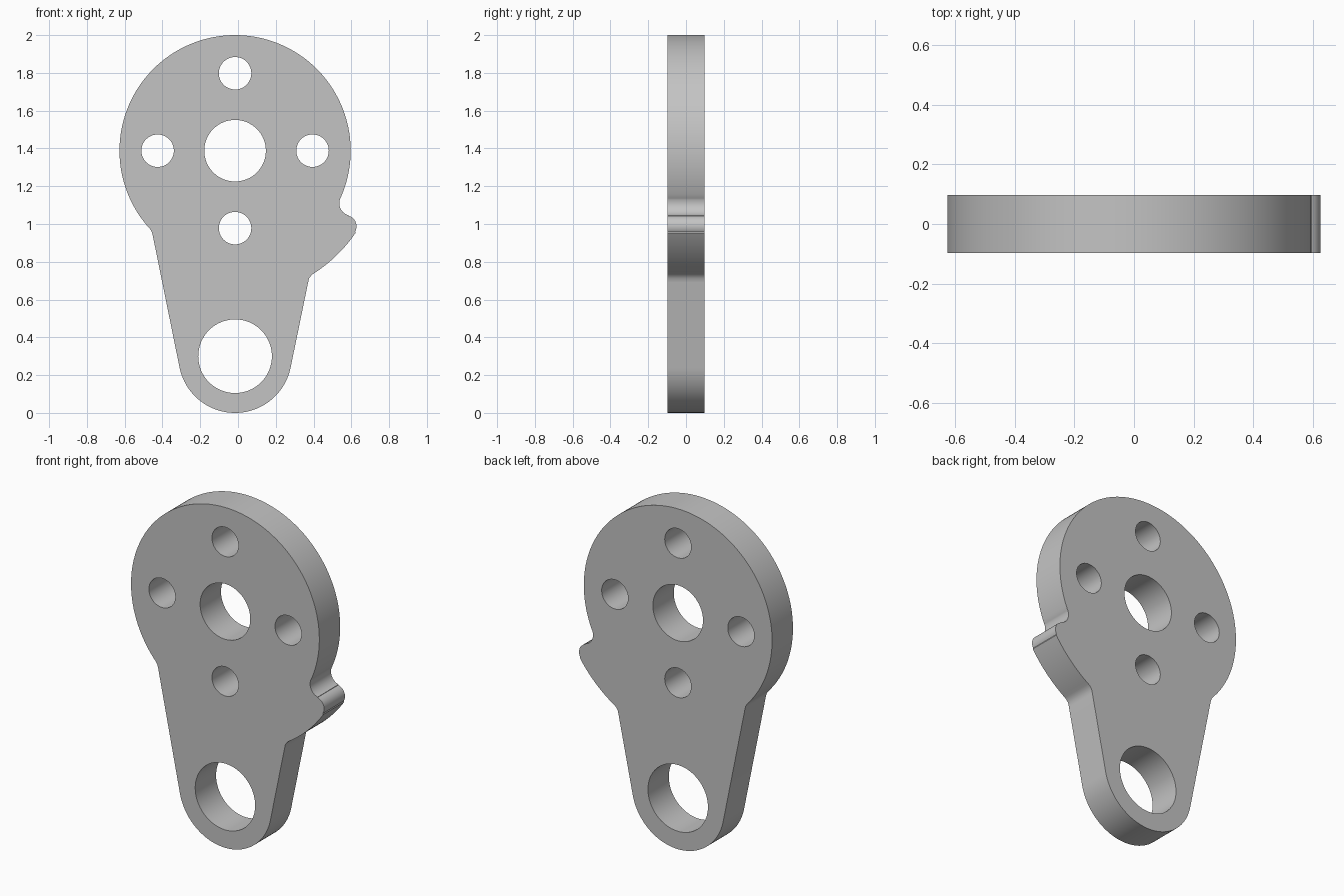
import bpy
import math

if "Cube" in bpy.data.objects:
    bpy.data.objects.remove(bpy.data.objects["Cube"], do_unlink=True)

HALF_DEPTH = 0.097
CX = -0.0155               # shared centre line
HEAD_Z, HEAD_R = 1.388, 0.612
FOOT_Z, FOOT_R = 0.30, 0.30


def arc(x, z, r, start, end, steps):
    """Points along an arc, angles in degrees, both ends included."""
    pts = []
    for i in range(steps + 1):
        a = math.radians(start + (end - start) * i / steps)
        pts.append((x + r * math.cos(a), z + r * math.sin(a)))
    return pts


def circle(x, z, r, steps=64):
    return arc(x, z, r, 0, 360, steps)[:-1]


# Plate outline, counter-clockwise from the notch
outline = arc(CX, HEAD_Z, HEAD_R, -24.2, 222.5, 110)                # round head
outline += [(-0.457, 0.96), (-0.452, 0.943)]                        # left shoulder
outline += arc(CX, FOOT_Z, FOOT_R, 191.6, 348.4, 56)                # round foot
outline += [(0.371, 0.69), (0.376, 0.712), (0.389, 0.729)]          # right shoulder
outline += arc(CX, HEAD_Z, 0.772, -57.5, -34.3, 16)                 # tooth flank
outline += arc(0.5705, 0.988, 0.057, -30, 75.3, 14)                 # tooth tip
outline += arc(0.6025, 1.11, 0.066, 255, 157, 14)                   # notch

# Shaft hole, four bolt holes and the large foot hole
loops = [outline, circle(CX, HEAD_Z, 0.163), circle(CX, FOOT_Z, 0.195)]
for dx, dz in ((1, 0), (0, 1), (-1, 0), (0, -1)):
    loops.append(circle(CX + 0.41 * dx, HEAD_Z + 0.41 * dz, 0.086, 48))

# Filled and extruded profile
profile = bpy.data.curves.new("plate_profile", "CURVE")
profile.dimensions = "2D"
profile.fill_mode = "BOTH"
profile.extrude = HALF_DEPTH
for pts in loops:
    spline = profile.splines.new("POLY")
    spline.points.add(len(pts) - 1)
    for point, (x, z) in zip(spline.points, pts):
        point.co = (x, z, 0, 1)
    spline.use_cyclic_u = True

plate = bpy.data.objects.new("lever_plate", profile)
bpy.context.collection.objects.link(plate)
plate.rotation_euler.x = math.pi / 2

# Turn into a welded mesh standing upright
bpy.ops.object.select_all(action="DESELECT")
plate.select_set(True)
bpy.context.view_layer.objects.active = plate
bpy.ops.object.convert(target="MESH")
bpy.ops.object.transform_apply(location=False, rotation=True, scale=False)
bpy.ops.object.mode_set(mode="EDIT")
bpy.ops.mesh.select_all(action="SELECT")
bpy.ops.mesh.remove_doubles(threshold=0.0001)
bpy.ops.mesh.normals_make_consistent(inside=False)
bpy.ops.object.mode_set(mode="OBJECT")
bpy.ops.object.shade_smooth_by_angle(angle=math.radians(35))

# Plain grey metal
grey = bpy.data.materials.new("plain_grey")
grey.use_nodes = True
colour = (0.55, 0.55, 0.55, 1)
grey.diffuse_color = colour
grey.node_tree.nodes["Principled BSDF"].inputs["Base Color"].default_value = colour
plate.data.materials.clear()
plate.data.materials.append(grey)
